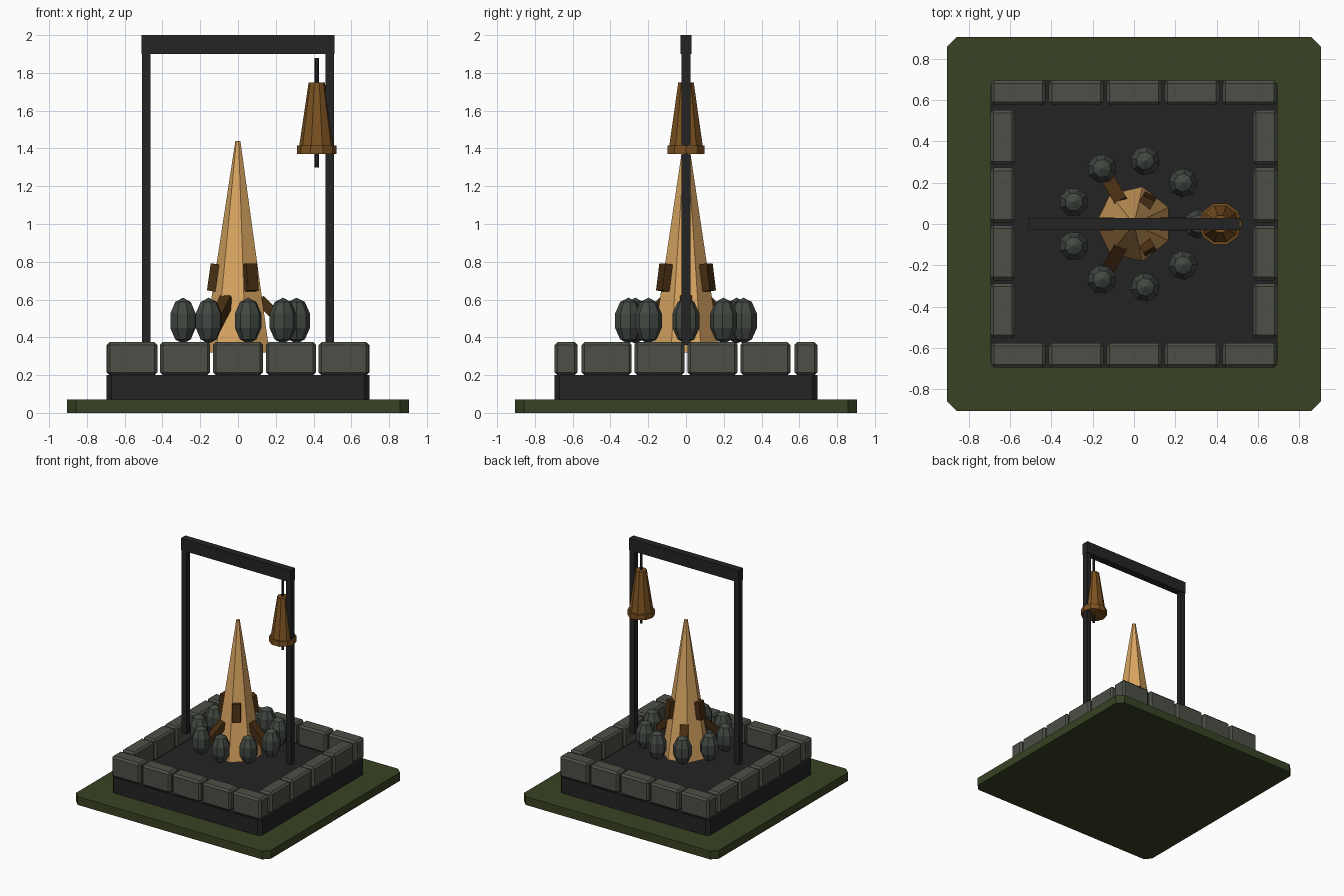
import bpy, bmesh, math
from mathutils import Matrix

if "Cube" in bpy.data.objects:
    bpy.data.objects.remove(bpy.data.objects["Cube"])


def material(name, rgb):
    m = bpy.data.materials.new(name)
    m.diffuse_color = [((c / 255 + 0.055) / 1.055) ** 2.4 for c in rgb] + [1]
    m.use_nodes = True
    m.node_tree.nodes["Principled BSDF"].inputs["Base Color"].default_value = m.diffuse_color
    return m


GRASS = material("moss green", (56, 66, 35))
DARK = material("charcoal", (36, 36, 37))
STONE = material("grey stone", (76, 79, 70))
ROCK = material("dark grey rock", (66, 72, 66))
SAND = material("pale wood", (218, 166, 98))
BROWN = material("dark brown wood", (72, 46, 18))
BELL = material("bronze brown", (124, 82, 32))


def finish(name, bm, mat, matrix=Matrix()):
    me = bpy.data.meshes.new(name)
    bm.to_mesh(me)
    bm.free()
    me.materials.append(mat)
    ob = bpy.data.objects.new(name, me)
    ob.matrix_world = matrix
    bpy.context.collection.objects.link(ob)
    return ob


def box(name, size, loc, mat, bevel=0, vertical_only=False, matrix=None):
    bm = bmesh.new()
    bmesh.ops.create_cube(bm, size=1, matrix=Matrix.Diagonal((*size, 1)))
    if bevel:
        edges = [e for e in bm.edges if not vertical_only
                 or abs(e.verts[0].co.z - e.verts[1].co.z) > 1e-4]
        bmesh.ops.bevel(bm, geom=edges, offset=bevel, segments=1, affect='EDGES')
    return finish(name, bm, mat, matrix or Matrix.Translation(loc))


def cone(name, sides, r1, r2, z1, z2, mat, x=0, turn=0):
    bm = bmesh.new()
    bmesh.ops.create_cone(bm, cap_ends=True, segments=sides, radius1=r1,
                          radius2=r2, depth=z2 - z1)
    # put one corner at the requested angle from +x
    v = max((v for v in bm.verts if v.co.z < 0), key=lambda v: v.co.x)
    bmesh.ops.rotate(bm, verts=bm.verts,
                     matrix=Matrix.Rotation(turn - math.atan2(v.co.y, v.co.x), 3, 'Z'))
    return finish(name, bm, mat, Matrix.Translation((x, 0, (z1 + z2) / 2)))


# Ground slab and plinth
box("ground_slab", (1.81, 1.81, 0.07), (0, 0, 0.035), GRASS, 0.048, True)
box("plinth", (1.39, 1.39, 0.13), (0, 0, 0.135), DARK, 0.025, True)

# Border stones: five along front and back, four along each side
for s in (-1, 1):
    for i in range(5):
        box("border_stone", (0.265, 0.12, 0.175),
            ((i - 2) * 0.28, s * 0.635, 0.2875), STONE, 0.015)
    for i in range(4):
        box("border_stone_side", (0.12, 0.265, 0.175),
            (s * 0.635, (i - 1.5) * 0.28, 0.2875), STONE, 0.015)

# Ring of nine upright rocks
for i in range(9):
    bm = bmesh.new()
    bmesh.ops.create_uvsphere(bm, u_segments=8, v_segments=5, radius=1)
    a = math.radians(40 * i)
    finish("ring_rock", bm, ROCK,
           Matrix.Translation((0.31 * math.cos(a), 0.31 * math.sin(a), 0.488))
           @ Matrix.Rotation(a, 4, 'Z') @ Matrix.Diagonal((0.075, 0.075, 0.122, 1)))

# Seven-sided spire
cone("spire", 7, 0.185, 0.014, 0.32, 1.44, SAND, turn=math.pi / 7)

# Wooden blocks on the spire: three steep upper ones, three splayed lower ones
for i in range(6):
    upper = i % 2
    r, z, tilt = (0.132, 0.717, 8) if upper else (0.185, 0.53, 45)
    size = (0.045, 0.065, 0.145) if upper else (0.055, 0.065, 0.20)
    m = (Matrix.Rotation(math.radians(60 * i), 4, 'Z')
         @ Matrix.Translation((r, 0, z))
         @ Matrix.Rotation(math.radians(-tilt), 4, 'Y'))
    box("upper_block" if upper else "lower_block", size, None, BROWN, matrix=m)

# Gate frame
for s in (-1, 1):
    box("frame_post", (0.045, 0.045, 1.57), (s * 0.486, 0, 1.145), DARK)
box("frame_beam", (1.02, 0.06, 0.1), (0, 0, 1.95), DARK)

# Hanging bell with rod
cone("bell_body", 10, 0.095, 0.043, 1.40, 1.75, BELL, x=0.417)
cone("bell_rim", 10, 0.104, 0.104, 1.37, 1.415, BELL, x=0.417)
cone("bell_rod", 6, 0.011, 0.011, 1.30, 1.88, DARK, x=0.417)
